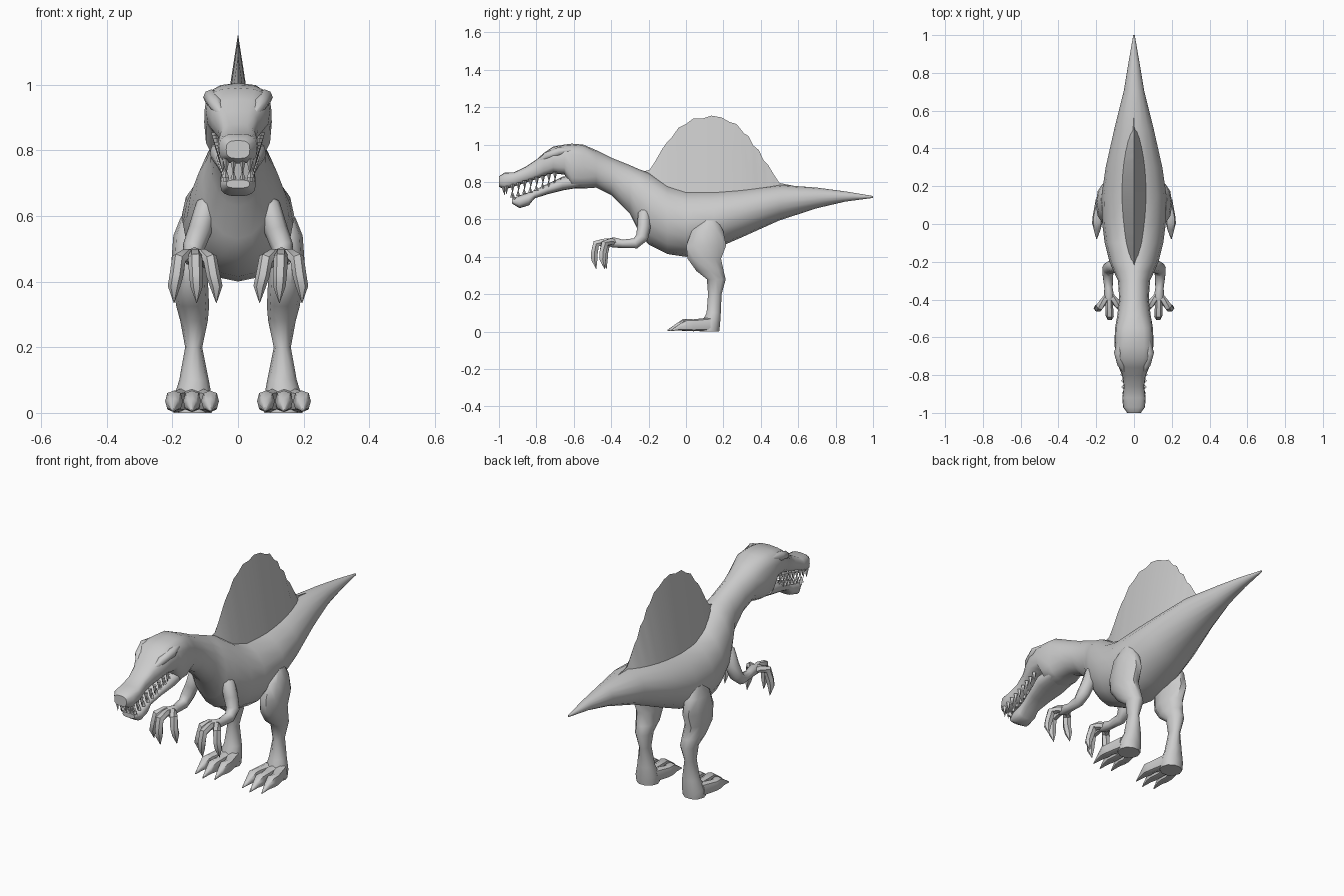
import bpy
import bmesh
from math import cos, sin, pi, copysign, radians
from mathutils import Vector

old = bpy.data.objects.get("Cube")
if old:
    bpy.data.objects.remove(old, do_unlink=True)

skin = bpy.data.materials.new("grey skin")
skin.use_nodes = True
grey = (0.6, 0.6, 0.6, 1)
skin.diffuse_color = grey
skin.node_tree.nodes["Principled BSDF"].inputs["Base Color"].default_value = grey

X, Y, Z = Vector((1, 0, 0)), Vector((0, 1, 0)), Vector((0, 0, 1))


def ring(center, u, v, sides, power=1.0):
    """Closed superellipse section spanned by the half axes u and v."""
    section = []
    for i in range(sides):
        a = 2 * pi * i / sides
        c, s = cos(a), sin(a)
        c, s = copysign(abs(c) ** power, c), copysign(abs(s) ** power, s)
        section.append(Vector(center) + u * c + v * s)
    return section


def add_loft(bm, rings):
    """Skin a list of equal sections and cap both ends."""
    rows = [[bm.verts.new(p) for p in r] for r in rings]
    n = len(rows[0])
    for a, b in zip(rows, rows[1:]):
        for i in range(n):
            j = (i + 1) % n
            bm.faces.new((a[i], a[j], b[j], b[i]))
    bm.faces.new(rows[0])
    bm.faces.new(rows[-1])


def add_tube(bm, path, sides=8):
    """Limb or claw through points of (x, y, z, radius)."""
    pts = [Vector(p[:3]) for p in path]
    rings = []
    for i, p in enumerate(pts):
        along = (pts[min(i + 1, len(pts) - 1)] - pts[max(i - 1, 0)]).normalized()
        side = (X - along * along.dot(X)).normalized()
        r = path[i][3]
        rings.append(ring(p, side * r, along.cross(side) * r, sides))
    add_loft(bm, rings)


def finish(name, bm, mirror=False, angle=50):
    bmesh.ops.recalc_face_normals(bm, faces=bm.faces)
    mesh = bpy.data.meshes.new(name)
    bm.to_mesh(mesh)
    bm.free()
    mesh.materials.append(skin)
    obj = bpy.data.objects.new(name, mesh)
    bpy.context.scene.collection.objects.link(obj)
    bpy.ops.object.select_all(action="DESELECT")
    obj.select_set(True)
    bpy.context.view_layer.objects.active = obj
    bpy.ops.object.shade_smooth_by_angle(angle=radians(angle))
    if mirror:
        obj.modifiers.new("Mirror", "MIRROR").use_clip = False
    return obj


def profile_rings(stations, power):
    """Upright sections from (y, bottom, top, half width)."""
    return [ring((0, y, (lo + hi) / 2), X * w, Z * ((hi - lo) / 2), 16, power)
            for y, lo, hi, w in stations]


# Tail, torso and neck, followed by the boxier skull and upper jaw
trunk = [(1, .715, .725, .004), (.85, .695, .75, .03), (.7, .66, .77, .055),
         (.5, .595, .785, .105), (.3, .505, .765, .15), (.15, .44, .755, .172),
         (0, .4, .755, .168), (-.1, .415, .785, .155), (-.2, .465, .85, .13),
         (-.25, .53, .868, .108), (-.3, .63, .89, .085), (-.4, .73, .93, .078),
         (-.48, .77, .97, .088)]
skull = [(-.55, .765, 1, .1), (-.61, .765, 1.005, .103), (-.65, .84, 1, .102),
         (-.71, .845, .99, .097), (-.76, .83, .955, .08), (-.8, .815, .92, .063),
         (-.86, .795, .88, .054), (-.92, .775, .852, .062), (-.97, .76, .85, .058),
         (-1, .775, .83, .036)]
bm = bmesh.new()
add_loft(bm, profile_rings(trunk, 1) + profile_rings(skull, .68))
finish("body", bm)

# Lower jaw with its drooping chin
jaw = [(-.57, .77, .84, .08), (-.66, .755, .828, .086), (-.74, .735, .79, .066),
       (-.81, .712, .757, .052), (-.84, .675, .745, .053), (-.89, .66, .728, .054),
       (-.93, .685, .71, .036)]
bm = bmesh.new()
add_loft(bm, profile_rings(jaw, .75))
finish("lower_jaw", bm)

# Brow ridges over the eyes
bm = bmesh.new()
add_tube(bm, [(.07, -.6, .97, .012), (.082, -.68, .962, .024),
              (.066, -.745, .938, .022), (.045, -.79, .905, .008)])
finish("brow_ridges", bm, True)

# Teeth: two rows of small cones following the jaws, closed at the front
bm = bmesh.new()
for k in range(9):
    t = k / 8
    y = -.7 - .26 * t
    x = .07 - .024 * t
    z = .842 - .075 * t
    add_tube(bm, [(x, y, z + .012, .012), (x, y, z - .032, .001)], 4)
    y += .03
    z = .793 - .077 * t
    add_tube(bm, [(x - .008, y, z, .011), (x - .008, y, z + .032, .001)], 4)
for x in (.014, .036):
    add_tube(bm, [(x, -.975, .775, .011), (x, -.97, .73, .001)], 4)
    add_tube(bm, [(x, -.92, .705, .01), (x, -.925, .742, .001)], 4)
finish("teeth", bm, True)

# Sail: scalloped crest over a tent-shaped base
crest = [(-.25, .85), (-.195, .865), (-.165, .91), (-.125, .98), (-.1, 1.015),
         (-.075, 1.04), (-.04, 1.09), (0, 1.11), (.04, 1.14), (.09, 1.14),
         (.135, 1.155), (.19, 1.145), (.235, 1.12), (.27, 1.11), (.31, 1.06),
         (.335, 1.045), (.36, .995), (.39, .97), (.415, .915), (.44, .89),
         (.47, .84), (.5, .795), (.6, .775)]
bm = bmesh.new()
sections = []
for y, z in crest:
    w = .004 + .062 * sin(pi * (y + .25) / .85) ** .8 if -.25 < y < .6 else .003
    foot = .73 + max(0, -y) * .4
    sections.append([Vector((-w, y, foot)), Vector((0, y, z)), Vector((w, y, foot))])
add_loft(bm, sections)
finish("sail", bm, angle=35)

# Legs: flat elliptical sections from hip to heel (x, y, z, half width, half depth)
leg = [(.15, .13, .595, .025, .04), (.147, .115, .54, .05, .088),
       (.147, .108, .46, .056, .112), (.145, .098, .39, .054, .094),
       (.138, .128, .325, .05, .077), (.134, .162, .28, .042, .053),
       (.135, .154, .2, .026, .038), (.134, .148, .1, .045, .04),
       (.138, .13, .04, .06, .055), (.138, .125, 0, .058, .055)]
bm = bmesh.new()
add_loft(bm, [ring((x, y, z), X * w, Y * d, 10) for x, y, z, w, d in leg])
finish("legs", bm, True)

# Feet: three toes each, ending in a claw
bm = bmesh.new()
for spread, reach in ((-.055, .02), (0, 0), (.055, .02)):
    x = .14 + spread
    toe = [(.14 + spread * .5, .13, .04, .035, .036), (x, .04, .034, .024, .032),
           (x, -.015 + reach, .036, .027, .032), (x, -.05 + reach, .026, .018, .018),
           (x + spread * .05, -.1 + reach, .006, .002, .003)]
    add_loft(bm, [ring((px, y, z), X * w, Z * h, 8, .8) for px, y, z, w, h in toe])
finish("feet", bm, True)

# Arms: shoulder to wrist
bm = bmesh.new()
add_tube(bm, [(.088, -.215, .66, .014), (.094, -.222, .635, .034),
              (.115, -.225, .56, .036), (.135, -.235, .505, .034),
              (.138, -.27, .472, .028), (.135, -.34, .47, .022),
              (.132, -.39, .477, .028), (.132, -.42, .475, .014)])
finish("arms", bm, True)

# Hands: three curled fingers each, tapering to claws
bm = bmesh.new()
for knuckle, tip, lead in ((.085, .066, 0), (.13, .126, .055), (.18, .195, .01)):
    add_tube(bm, [(.132, -.37, .475, .018),
                  ((.132 + knuckle) / 2, -.4 - lead / 2, .482, .02),
                  (knuckle, -.425 - lead, .47, .022),
                  ((knuckle + tip) / 2, -.435 - lead, .42, .021),
                  (tip, -.435 - lead, .385, .019),
                  (tip, -.425 - lead, .335, .001)], 6)
finish("hands", bm, True)
